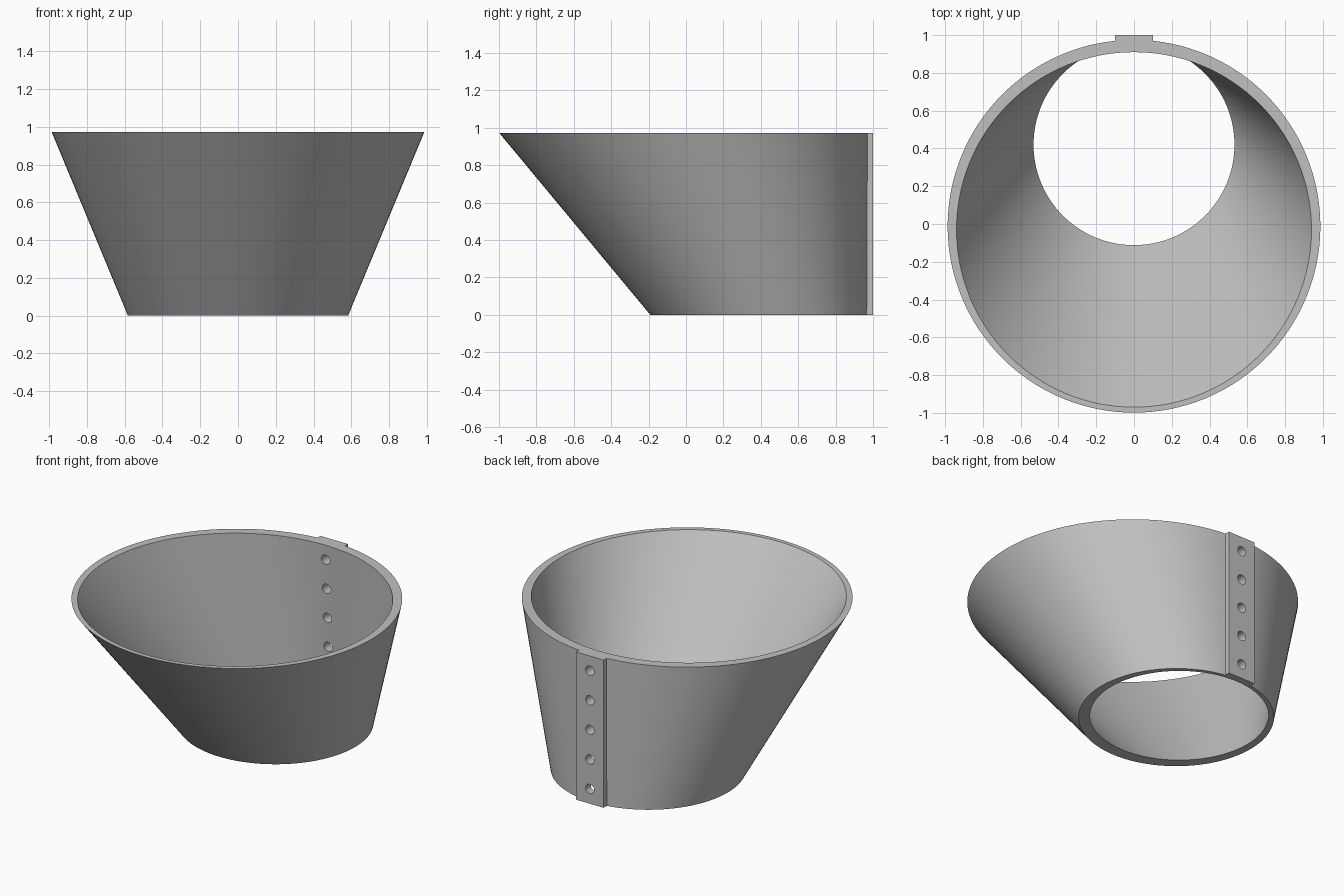
import bpy, bmesh, math
from mathutils import Matrix

cube = bpy.data.objects.get("Cube")
if cube:
    bpy.data.objects.remove(cube, do_unlink=True)

HEIGHT = 0.973
SEGMENTS = 128
HOLES = 5

grey = bpy.data.materials.new("light_grey")
grey.use_nodes = True
colour = (0.53, 0.53, 0.53, 1)
grey.diffuse_color = colour
grey.node_tree.nodes["Principled BSDF"].inputs["Base Color"].default_value = colour


def make_object(name, bm):
    bmesh.ops.recalc_face_normals(bm, faces=bm.faces)
    mesh = bpy.data.meshes.new(name)
    bm.to_mesh(mesh)
    bm.free()
    mesh.materials.append(grey)
    obj = bpy.data.objects.new(name, mesh)
    bpy.context.collection.objects.link(obj)
    return obj


def ring(bm, centre_y, radius, z):
    angles = [math.tau * i / SEGMENTS for i in range(SEGMENTS)]
    return [bm.verts.new((radius * math.cos(a), centre_y + radius * math.sin(a), z))
            for a in angles]


def apply_boolean(target, tool, operation):
    mod = target.modifiers.new(operation.lower(), 'BOOLEAN')
    mod.operation = operation
    mod.solver = 'EXACT'
    mod.object = tool
    bpy.context.view_layer.objects.active = target
    bpy.ops.object.modifier_apply(modifier=mod.name)
    bpy.data.objects.remove(tool, do_unlink=True)


# Slanted hollow cone: four off-centre rings joined in a closed loop
bm = bmesh.new()
rings = [ring(bm, 0.392, 0.583, 0), ring(bm, -0.012, 0.987, HEIGHT),
         ring(bm, -0.030, 0.940, HEIGHT), ring(bm, 0.420, 0.532, 0)]
for k in range(4):
    a, b = rings[k], rings[(k + 1) % 4]
    for i in range(SEGMENTS):
        j = (i + 1) % SEGMENTS
        bm.faces.new((a[i], a[j], b[j], b[i]))
funnel = make_object("slanted_funnel", bm)

# Flat mounting strip along the upright back
bm = bmesh.new()
bmesh.ops.create_cube(bm, size=1, matrix=Matrix.Translation((0, 0.98, HEIGHT / 2))
                      @ Matrix.Diagonal((0.2, 0.04, HEIGHT, 1)))
strip = make_object("mounting_strip", bm)
apply_boolean(funnel, strip, 'UNION')

# Row of screw holes through strip and wall
bm = bmesh.new()
for i in range(HOLES):
    z = HEIGHT * (i + 0.5) / HOLES
    bmesh.ops.create_cone(bm, cap_ends=True, segments=32, radius1=0.031, radius2=0.031,
                          depth=0.4, matrix=Matrix.Translation((0, 0.95, z))
                          @ Matrix.Rotation(math.pi / 2, 4, 'X'))
cutter = make_object("hole_cutter", bm)
cutter.hide_render = True
apply_boolean(funnel, cutter, 'DIFFERENCE')

# Smooth walls with crisp rims
bpy.ops.object.select_all(action='DESELECT')
funnel.select_set(True)
bpy.context.view_layer.objects.active = funnel
bpy.ops.object.shade_smooth_by_angle(angle=math.radians(30))
